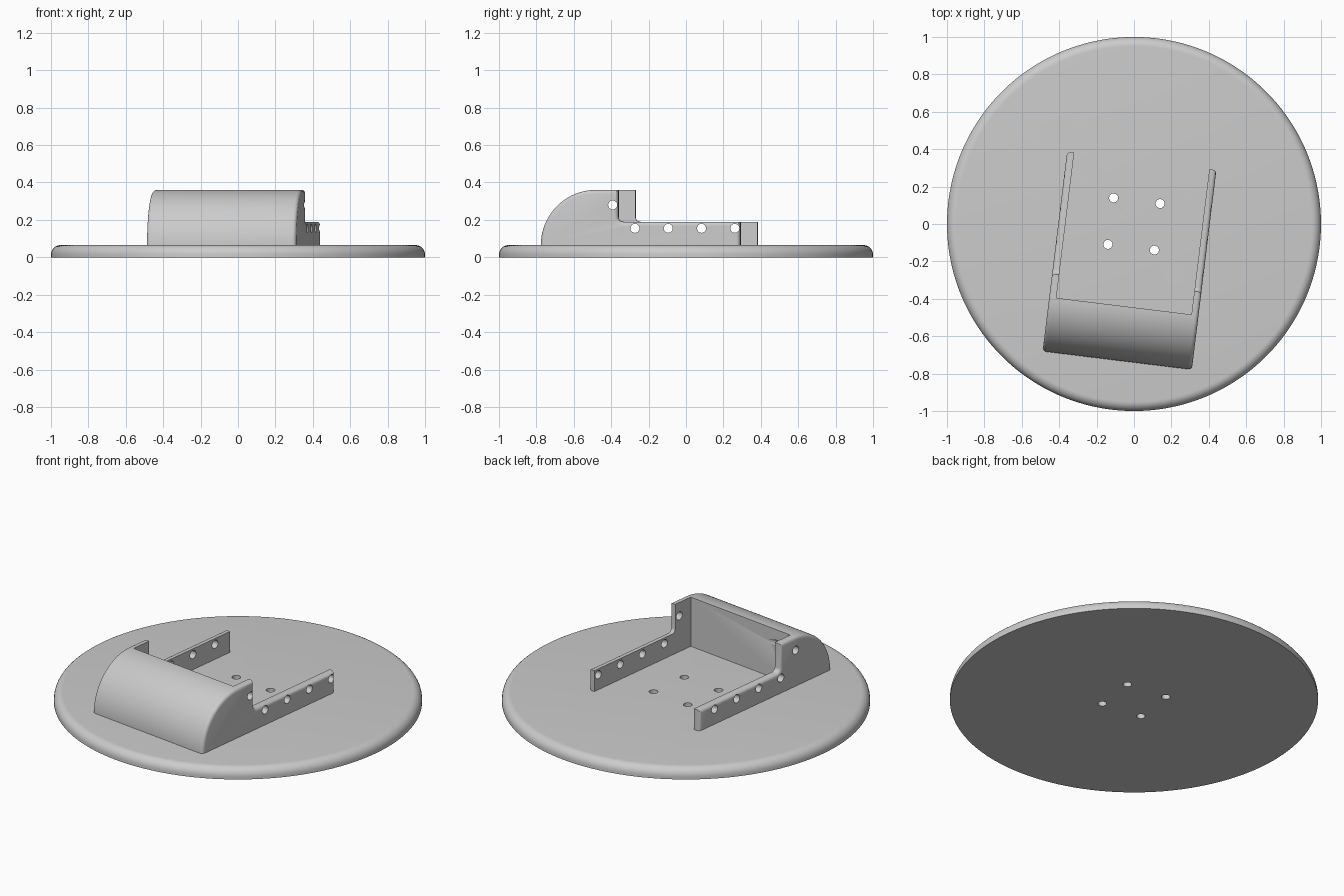
import bpy, bmesh, math
from mathutils import Matrix

cube = bpy.data.objects.get("Cube")
if cube:
    bpy.data.objects.remove(cube, do_unlink=True)

TURN = Matrix.Rotation(math.radians(-7), 4, "Z")
BASE_TOP = 0.065
HALF_W, WALL = 0.402, 0.038
FRONT, STEP, BACK = -0.735, -0.317, 0.34
TOP, RAIL_TOP = 0.36, 0.19
BURIED = 0.04
HOLE_R = 0.024

grey = bpy.data.materials.new("plain grey")
grey.use_nodes = True
grey.diffuse_color = (0.6, 0.6, 0.6, 1)
grey.node_tree.nodes["Principled BSDF"].inputs["Base Color"].default_value = grey.diffuse_color


def finish(name, bm):
    bmesh.ops.recalc_face_normals(bm, faces=bm.faces)
    mesh = bpy.data.meshes.new(name)
    bm.to_mesh(mesh)
    bm.free()
    mesh.materials.append(grey)
    obj = bpy.data.objects.new(name, mesh)
    bpy.context.collection.objects.link(obj)
    return obj


def arc(cx, cy, r, start, end, steps):
    angles = [math.radians(start + (end - start) * i / steps) for i in range(steps + 1)]
    return [(cx + r * math.cos(a), cy + r * math.sin(a)) for a in angles]


def add_hole(bm, axis, x, y, z, depth):
    spin = Matrix.Rotation(math.pi / 2, 4, "Y") if axis == "X" else Matrix()
    bmesh.ops.create_cone(bm, cap_ends=True, segments=32, radius1=HOLE_R, radius2=HOLE_R,
                          depth=depth, matrix=Matrix.Translation((x, y, z)) @ spin)


def cut(obj, bm):
    # subtract the cutter, then keep crisp edges crisp
    cutter = finish("cutter", bm)
    cutter.hide_render = True
    mod = obj.modifiers.new("cut", "BOOLEAN")
    mod.operation, mod.solver, mod.object = "DIFFERENCE", "EXACT", cutter
    bpy.ops.object.select_all(action="DESELECT")
    bpy.context.view_layer.objects.active = obj
    obj.select_set(True)
    bpy.ops.object.modifier_apply(modifier=mod.name)
    bpy.data.objects.remove(cutter, do_unlink=True)
    bpy.ops.object.shade_smooth_by_angle(angle=math.radians(30))
    obj.matrix_world = TURN


# round base plate with a rounded upper rim
bm = bmesh.new()
rim = 0.05
profile = [(0, 0), (1, 0)] + arc(1 - rim, BASE_TOP - rim, rim, 0, 90, 8) + [(0, BASE_TOP)]
verts = [bm.verts.new((x, 0, z)) for x, z in profile]
edges = [bm.edges.new(pair) for pair in zip(verts, verts[1:])]
bmesh.ops.spin(bm, geom=verts + edges, axis=(0, 0, 1), cent=(0, 0, 0),
               angle=math.tau, steps=128, use_duplicate=False)
bmesh.ops.remove_doubles(bm, verts=bm.verts, dist=1e-5)
base = finish("base_plate", bm)

# four mounting holes through the plate
bm = bmesh.new()
for x in (-0.125, 0.125):
    for y in (-0.125, 0.125):
        add_hole(bm, "Z", x, y, BASE_TOP / 2, 0.3)
cut(base, bm)

# housing: side profile with a curved nose and a step down to the rails
bm = bmesh.new()
r, fillet = TOP - BASE_TOP, 0.025
outline = [(FRONT, BURIED)] + arc(FRONT + r, BASE_TOP, r, 180, 90, 28) + [(STEP, TOP)]
outline += arc(STEP + fillet, RAIL_TOP + fillet, fillet, 180, 270, 6)
outline += [(BACK, RAIL_TOP), (BACK, BURIED)]
face = bm.faces.new([bm.verts.new((-HALF_W, y, z)) for y, z in outline])
new = bmesh.ops.extrude_face_region(bm, geom=[face])["geom"]
bmesh.ops.translate(bm, vec=(2 * HALF_W, 0, 0),
                    verts=[v for v in new if isinstance(v, bmesh.types.BMVert)])

# soften the outer side edges
side_edges = [e for e in bm.edges
              if abs(e.verts[0].co.x - e.verts[1].co.x) < 1e-5
              and max(v.co.z for v in e.verts) > BURIED + 1e-4]
bmesh.ops.bevel(bm, geom=side_edges, offset=0.02, segments=4, profile=0.5, affect="EDGES")
housing = finish("housing_with_rails", bm)

# cavity between the rails
bm = bmesh.new()
cavity_front, cavity_back = -0.443, 0.6
size = (2 * (HALF_W - WALL), cavity_back - cavity_front, 1)
bmesh.ops.create_cube(bm, size=1, matrix=Matrix.Translation(
    (0, (cavity_front + cavity_back) / 2, 0.3)) @ Matrix.Diagonal((*size, 1)))
cut(housing, bm)

# screw holes along both rails and in the tall side walls
bm = bmesh.new()
for i in range(4):
    add_hole(bm, "X", 0, -0.273 + 0.178 * i, 0.155, 2)
add_hole(bm, "X", 0, -0.392, 0.28, 2)
cut(housing, bm)
